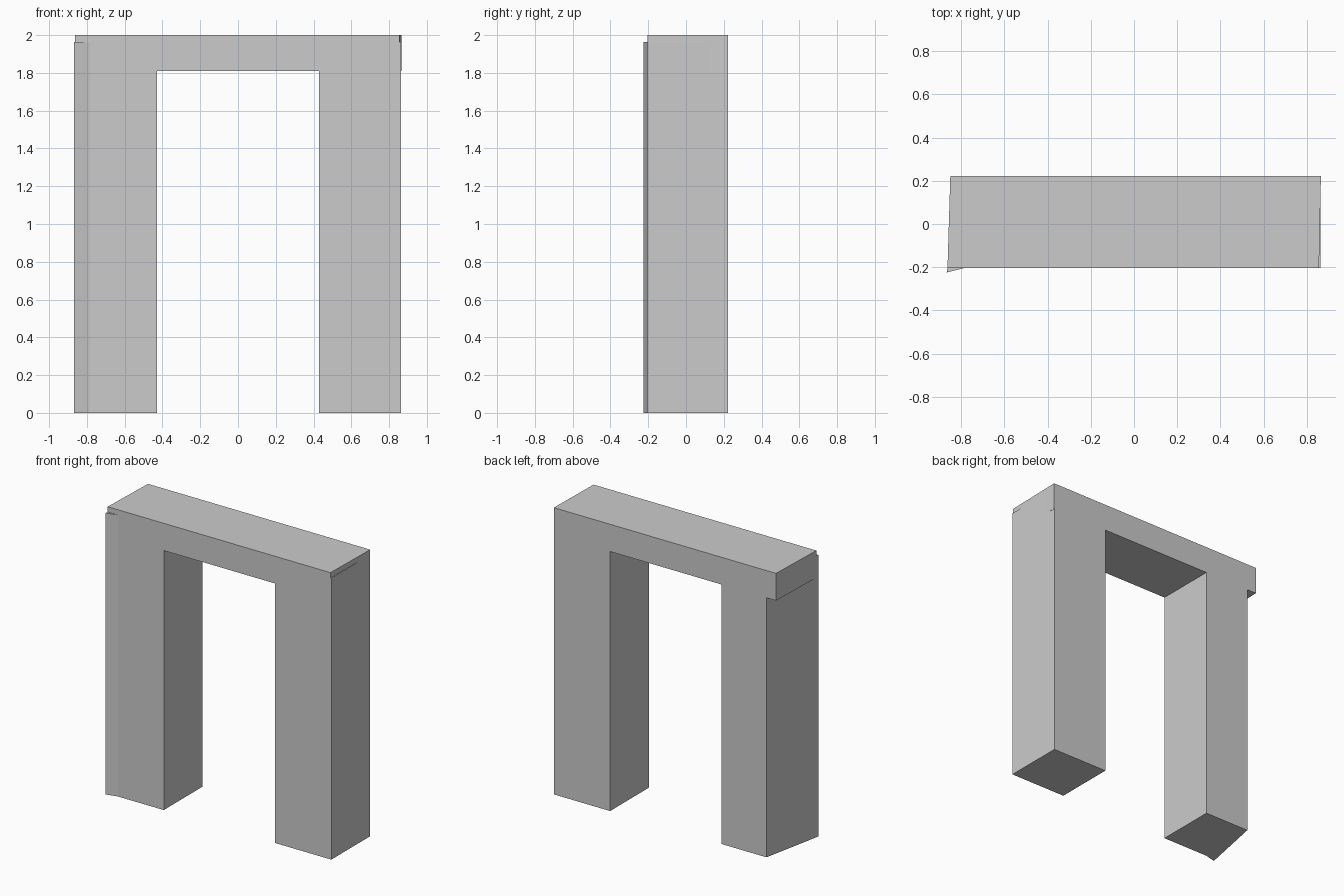
import bpy
import bmesh

if "Cube" in bpy.data.objects:
    bpy.data.objects.remove(bpy.data.objects["Cube"])

FRONT, BACK = -0.204, 0.222


def prism(name, footprint, z0, z1):
    """Extrude a counter-clockwise plan outline from z0 up to z1."""
    bm = bmesh.new()
    base = bm.faces.new([bm.verts.new((x, y, z0)) for x, y in footprint])
    top = bmesh.ops.extrude_face_region(bm, geom=[base], use_keep_orig=True)
    for v in top["geom"]:
        if isinstance(v, bmesh.types.BMVert):
            v.co.z = z1
    bmesh.ops.recalc_face_normals(bm, faces=bm.faces[:])
    mesh = bpy.data.meshes.new(name)
    bm.to_mesh(mesh)
    bm.free()
    obj = bpy.data.objects.new(name, mesh)
    bpy.context.collection.objects.link(obj)
    return obj


# Lintel slab, with slightly skewed ends
arch = prism("stone_arch", [(-0.863, FRONT), (0.856, FRONT),
                            (0.865, BACK), (-0.85, BACK)], 1.81, 2.0)

# Left leg: bulging front corner and slanted outer side
left_leg = prism("left_leg", [(-0.867, -0.224), (-0.785, FRONT), (-0.43, FRONT),
                              (-0.43, BACK), (-0.777, BACK)], 0.0, 1.963)

# Right leg
right_leg = prism("right_leg", [(0.43, FRONT), (0.863, FRONT),
                                (0.863, BACK), (0.43, BACK)], 0.0, 1.963)

# Fuse the legs into the lintel
bpy.context.view_layer.objects.active = arch
for leg in (left_leg, right_leg):
    mod = arch.modifiers.new("join_" + leg.name, 'BOOLEAN')
    mod.operation = 'UNION'
    mod.solver = 'EXACT'
    mod.object = leg
    bpy.ops.object.modifier_apply(modifier=mod.name)
    bpy.data.objects.remove(leg)
